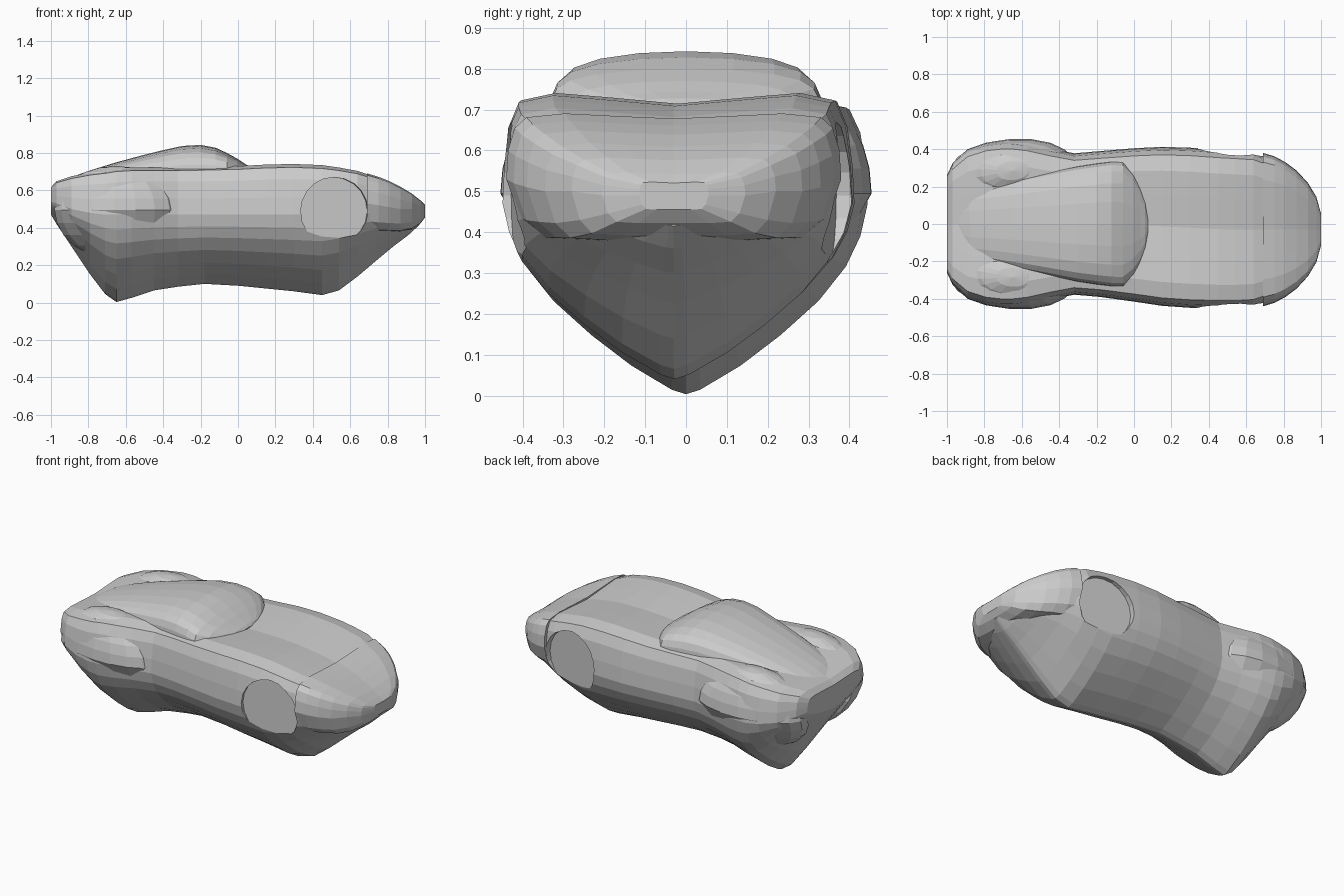
import bpy, bmesh, math

# Half cross-sections: (fraction of half width, level) from bottom to top centre.
# level -1 = bottom, 0 = widest height, +1 = top
HULL = [(0, -1), (.08, -.975), (.3, -.85), (.52, -.69), (.73, -.51), (.88, -.33), (.96, -.17),
        (1, 0), (.99, .35), (.96, .72), (.9, .96), (.7, 1.03), (.4, .99), (0, .93)]
SHELL = [(0, -1), (.5, -1), (.8, -.95), (.92, -.65), (1, 0), (.99, .45), (.95, .8),
         (.88, .97), (.65, 1.03), (.35, .99), (0, .95)]
DOME = [(0, -1), (1, -1), (1, 0), (.985, .3), (.94, .55), (.84, .74), (.65, .88),
        (.35, .97), (0, 1)]


def y_shift(x):
    """The front half sits slightly towards -y."""
    return -.03 * min(1, max(0, (x + .1) / .6))


def loft(name, section, stations):
    """Skin mirrored sections along x; station = x, bottom z, widest z, top z, half width."""
    bm = bmesh.new()
    rings = []
    for x, zb, zm, zt, w in stations:
        half = [(w * f, zm + (zm - zb if s < 0 else zt - zm) * s) for f, s in section]
        loop = half + [(-y, z) for y, z in half[-2:0:-1]]
        rings.append([bm.verts.new((x, y + y_shift(x), z)) for y, z in loop])
    n = len(rings[0])
    for a, b in zip(rings, rings[1:]):
        for i in range(n):
            j = (i + 1) % n
            bm.faces.new((a[i], a[j], b[j], b[i]))
    bm.faces.new(rings[0])
    bm.faces.new(rings[-1])
    bmesh.ops.recalc_face_normals(bm, faces=bm.faces)
    return add_object(name, bm)


def add_object(name, bm):
    mesh = bpy.data.meshes.new(name)
    bm.to_mesh(mesh)
    bm.free()
    ob = bpy.data.objects.new(name, mesh)
    bpy.context.collection.objects.link(ob)
    return ob


# Main body with V-shaped underside and pinched waist
body = loft("car_body", HULL, [
    (-1.0, .47, .54, .615, .26), (-.97, .42, .53, .645, .325), (-.89, .30, .50, .67, .40),
    (-.79, .15, .48, .69, .435), (-.71, .045, .47, .70, .445), (-.65, .003, .47, .71, .445),
    (-.57, .025, .47, .715, .435), (-.45, .065, .47, .715, .405), (-.32, .085, .47, .715, .378),
    (-.18, .10, .47, .718, .39), (0, .09, .47, .722, .41), (.15, .075, .47, .73, .425),
    (.30, .06, .47, .733, .428), (.45, .04, .47, .727, .425), (.54, .065, .48, .715, .422),
    (.64, .14, .48, .697, .415), (.74, .225, .48, .665, .375), (.83, .30, .47, .63, .315),
    (.91, .36, .47, .58, .235), (.97, .415, .48, .53, .13)])

# Front wheel recesses: shallow, deepest towards the nose
for side in (-1, 1):
    bm = bmesh.new()
    bmesh.ops.create_cone(bm, cap_ends=True, segments=20, radius1=.18, radius2=.18, depth=.3)
    cutter = add_object("wheel_recess_cutter", bm)
    cutter.location = (.53, side * .525 - .03, .49)
    cutter.rotation_euler = (math.pi / 2, 0, -side * math.radians(7))
    cutter.hide_render = True
    cutter.hide_viewport = True
    cut = body.modifiers.new("wheel_recess", 'BOOLEAN')
    cut.operation = 'DIFFERENCE'
    cut.solver = 'EXACT'
    cut.object = cutter

# Nose shell with a lip overhanging the hull
loft("nose_shell", SHELL, [
    (.69, .385, .53, .686, .41), (.75, .38, .52, .668, .392), (.81, .38, .51, .645, .36),
    (.87, .38, .50, .615, .315), (.93, .392, .50, .58, .25), (.975, .422, .49, .545, .175),
    (1.0, .455, .49, .522, .085)])

# Bubble cabin with bowed windscreen and sloping tail
loft("cabin", DOME, [
    (.075, .64, .69, .715, .05), (.06, .64, .69, .728, .14), (.035, .64, .69, .743, .21),
    (-.005, .64, .69, .77, .28), (-.06, .64, .69, .80, .335), (-.12, .64, .69, .828, .335),
    (-.20, .63, .69, .843, .325), (-.30, .62, .69, .837, .31), (-.40, .60, .68, .815, .29),
    (-.52, .58, .67, .785, .265), (-.65, .56, .65, .75, .24), (-.78, .54, .62, .71, .215),
    (-.88, .52, .58, .675, .20), (-.96, .50, .55, .635, .17)])

# Bulging rear fenders, blended into the body below
for side, label in ((-1, "right"), (1, "left")):
    bm = bmesh.new()
    bmesh.ops.create_uvsphere(bm, u_segments=18, v_segments=12, radius=1)
    for v in bm.verts:
        v.co.x *= .335
        v.co.y = math.copysign(abs(v.co.y) ** .9, v.co.y) * .17
        v.co.z *= .235 if v.co.z > 0 else .27
        # lower half tucks inward to follow the V underside
        if v.co.z < 0:
            v.co.y += v.co.z * side * .5
    fender = add_object("rear_fender_" + label, bm)
    fender.location = (-.65, side * .285, .495)
    fender.rotation_euler = (0, 0, side * math.radians(4))
